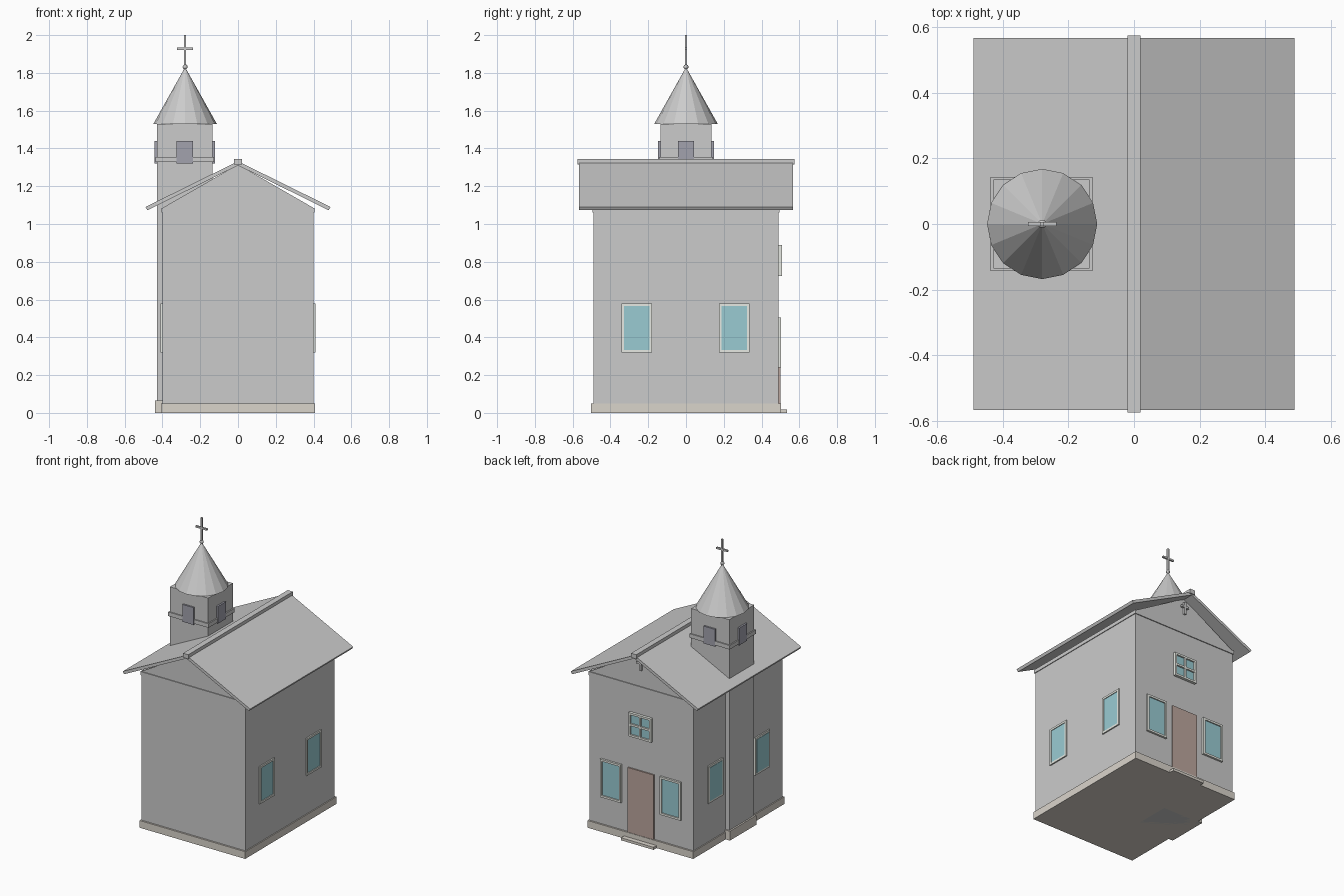
import bpy, math

if "Cube" in bpy.data.objects:
    bpy.data.objects.remove(bpy.data.objects["Cube"])


def mat(name, rgb):
    m = bpy.data.materials.new(name)
    m.diffuse_color = (*rgb, 1)
    m.use_nodes = True
    m.node_tree.nodes["Principled BSDF"].inputs["Base Color"].default_value = m.diffuse_color
    return m


STONE = mat("stone", (0.70, 0.66, 0.60))
FRAME = mat("frame_paint", (0.80, 0.82, 0.77))
GLASS = mat("glass", (0.32, 0.60, 0.65))
WOOD = mat("wood", (0.50, 0.38, 0.34))
DARK = mat("dark_opening", (0.36, 0.36, 0.42))


def mesh(name, verts, faces, material=None):
    me = bpy.data.meshes.new(name)
    me.from_pydata(verts, [], faces)
    if material:
        me.materials.append(material)
    ob = bpy.data.objects.new(name, me)
    bpy.context.collection.objects.link(ob)
    return ob


def prism(name, profile, y0, y1, material=None):
    """Extrude an xz profile (counter-clockwise seen from the front) along y."""
    n = len(profile)
    verts = [(x, y, z) for y in (y0, y1) for x, z in profile]
    faces = [tuple(range(n)), tuple(range(2 * n - 1, n - 1, -1))]
    faces += [(i, i + n, (i + 1) % n + n, (i + 1) % n) for i in range(n)]
    return mesh(name, verts, faces, material)


def box(name, x, y, z, material=None):
    x, y = sorted(x), sorted(y)
    return prism(name, [(x[0], z[0]), (x[1], z[0]), (x[1], z[1]), (x[0], z[1])],
                 y[0], y[1], material)


def wall_box(name, face, u, d, z, material=None):
    """Box on a wall: u along the wall, d outward distance from the origin."""
    if face == "back":
        return box(name, u, d, z, material)
    s = 1 if face == "right" else -1
    return box(name, (s * d[0], s * d[1]), u, z, material)


def window(name, face, u, z, wall, out, glass_out, t=0.014, mullions=False):
    d = (wall - 0.01, wall + out)
    wall_box(name + "_glass", face, (u[0] + t, u[1] - t), (wall - 0.01, wall + glass_out),
             (z[0] + t, z[1] - t), GLASS)
    for i, (a, b) in enumerate(((u[0], u[0] + t), (u[1] - t, u[1]))):
        wall_box(f"{name}_stile_{i}", face, (a, b), d, z, FRAME)
    for i, (a, b) in enumerate(((z[0], z[0] + t), (z[1] - t, z[1]))):
        wall_box(f"{name}_rail_{i}", face, (u[0] + t, u[1] - t), d, (a, b), FRAME)
    if mullions:
        um, zm = sum(u) / 2, sum(z) / 2
        wall_box(name + "_mullion", face, (um - .007, um + .007), d, (z[0] + t, z[1] - t), FRAME)
        wall_box(name + "_crossbar", face, (u[0] + t, u[1] - t), d, (zm - .007, zm + .007), FRAME)


# main body
box("foundation", (-.407, .407), (-.502, .502), (0, .05), STONE)
box("walls", (-.4, .4), (-.49, .49), (.05, 1.06))
box("cornice", (-.405, .405), (-.496, .496), (1.06, 1.085))
prism("gable", [(-.4, 1.085), (.4, 1.085), (0, 1.315)], -.49, .49)

# roof slabs and ridge
for side, s in (("left", -1), ("right", 1)):
    p = [(0, 1.31), (s * .48, 1.073), (s * .49, 1.09), (0, 1.332)]
    prism("roof_" + side, p if s > 0 else p[::-1], -.567, .567)
box("ridge_beam", (-.02, .02), (-.575, .575), (1.315, 1.345))

# windows on the side walls
for face, glass_out in (("right", .004), ("left", .011)):
    for i, c in enumerate((-.26, .255)):
        window(f"{face}_window_{i}", face, (c - .081, c + .081), (.32, .58), .4, .009, glass_out)

# entrance wall
box("door", (-.1, .1), (.48, .499), (.015, .5), WOOD)
box("door_step", (-.125, .125), (.48, .535), (0, .018), STONE)
for i, c in enumerate((-.23, .23)):
    window(f"entrance_window_{i}", "back", (c - .08, c + .08), (.24, .505), .49, .014, .006)
window("upper_window", "back", (-.087, .087), (.725, .89), .49, .019, .008, mullions=True)
box("gable_cross_post", (-.007, .007), (.485, .505), (1.2, 1.285))
box("gable_cross_arm", (-.03, .03), (.485, .505), (1.245, 1.259))

# bell tower
TX = -.282
box("tower_base", (TX - .158, TX + .158), (-.145, .145), (0, .065), STONE)
box("tower", (TX - .147, TX + .147), (-.136, .136), (0, 1.53))
box("tower_band", (TX - .155, TX + .155), (-.144, .144), (1.328, 1.356))
box("tower_openings_x", (TX - .159, TX + .159), (-.043, .043), (1.32, 1.44), DARK)
box("tower_openings_y", (TX - .043, TX + .043), (-.148, .148), (1.32, 1.44), DARK)

# spire, finial ball and cross
bpy.ops.mesh.primitive_cone_add(vertices=16, radius1=.168, radius2=0, depth=.3,
                                location=(-.28, 0, 1.68))
bpy.context.object.name = "spire"
bpy.ops.mesh.primitive_uv_sphere_add(segments=12, ring_count=8, radius=.013,
                                     location=(-.28, 0, 1.832))
bpy.context.object.name = "finial_ball"
box("cross_post", (-.286, -.274), (-.006, .006), (1.84, 2.0))
box("cross_arm", (-.323, -.237), (-.006, .006), (1.922, 1.934))
